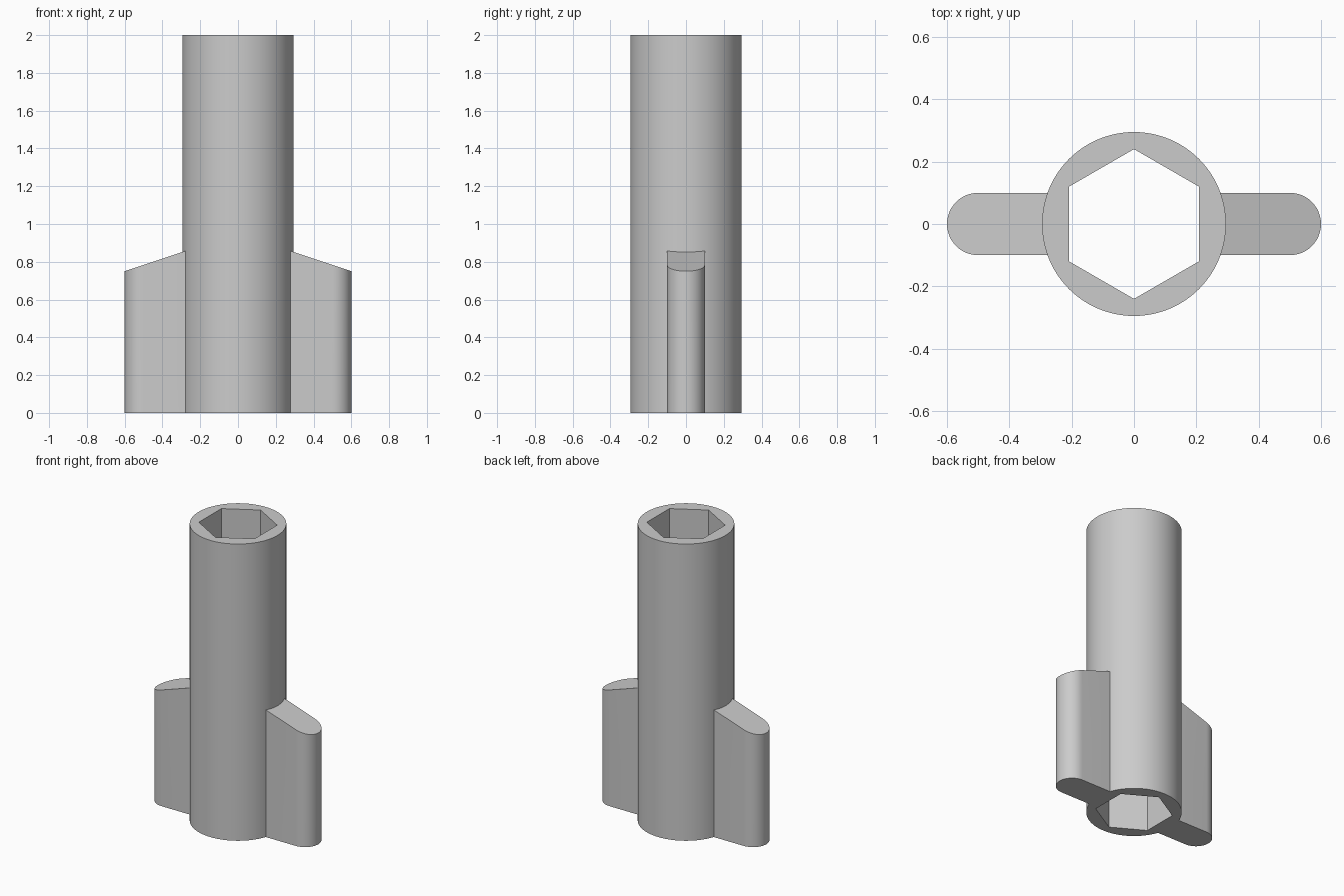
import bpy
import bmesh
from math import cos, sin, pi, radians

SEGMENTS = 96
TUBE_RADIUS = 0.295
BORE_APOTHEM = 0.208
HEIGHT = 2.0
WING_TIP = 0.6
WING_HALF = 0.1

cube = bpy.data.objects.get("Cube")
if cube:
    bpy.data.objects.remove(cube, do_unlink=True)

grey = bpy.data.materials.new("plain grey")
grey.use_nodes = True
colour = (0.6, 0.6, 0.6, 1)
grey.diffuse_color = colour
grey.node_tree.nodes["Principled BSDF"].inputs["Base Color"].default_value = colour


def finish(bm, name):
    bmesh.ops.recalc_face_normals(bm, faces=bm.faces)
    mesh = bpy.data.meshes.new(name)
    bm.to_mesh(mesh)
    bm.free()
    mesh.materials.append(grey)
    obj = bpy.data.objects.new(name, mesh)
    bpy.context.collection.objects.link(obj)
    bpy.ops.object.select_all(action="DESELECT")
    obj.select_set(True)
    bpy.context.view_layer.objects.active = obj
    bpy.ops.object.shade_smooth_by_angle(angle=radians(30))
    return obj


def hex_radius(angle):
    # Distance to a hexagon with corners on the y axis
    return BORE_APOTHEM / cos((angle + pi / 6) % (pi / 3) - pi / 6)


# Round tube with a hexagonal bore running right through
bm = bmesh.new()
angles = [pi / 6 + 2 * pi * i / SEGMENTS for i in range(SEGMENTS)]


def ring(radius, z):
    return [bm.verts.new((radius(a) * cos(a), radius(a) * sin(a), z)) for a in angles]


def round_radius(angle):
    return TUBE_RADIUS


loops = [ring(round_radius, 0), ring(round_radius, HEIGHT),
         ring(hex_radius, HEIGHT), ring(hex_radius, 0)]
for k in range(4):
    a, b = loops[k], loops[(k + 1) % 4]
    for i in range(SEGMENTS):
        j = (i + 1) % SEGMENTS
        bm.faces.new((a[i], a[j], b[j], b[i]))
finish(bm, "hex_bore_tube")


# Side wings: rounded tip, root following the tube, sloping top
def add_wing(name, side):
    bm = bmesh.new()
    steps = 24
    centre = WING_TIP - WING_HALF
    outline = []
    for i in range(steps + 1):
        a = -pi / 2 + pi * i / steps
        outline.append((centre + WING_HALF * cos(a), WING_HALF * sin(a)))
    root = TUBE_RADIUS - 0.003
    for i in range(9):
        y = WING_HALF * (1 - i / 4)
        outline.append(((root ** 2 - y ** 2) ** 0.5, y))
    bottom = [bm.verts.new((side * x, y, 0)) for x, y in outline]
    top = [bm.verts.new((side * x, y, 0.75 + (WING_TIP - x) / 3)) for x, y in outline]
    bm.faces.new(bottom)
    bm.faces.new(top)
    for i in range(len(outline)):
        j = (i + 1) % len(outline)
        bm.faces.new((bottom[i], bottom[j], top[j], top[i]))
    finish(bm, name)


add_wing("left_wing", 1)
add_wing("right_wing", -1)
